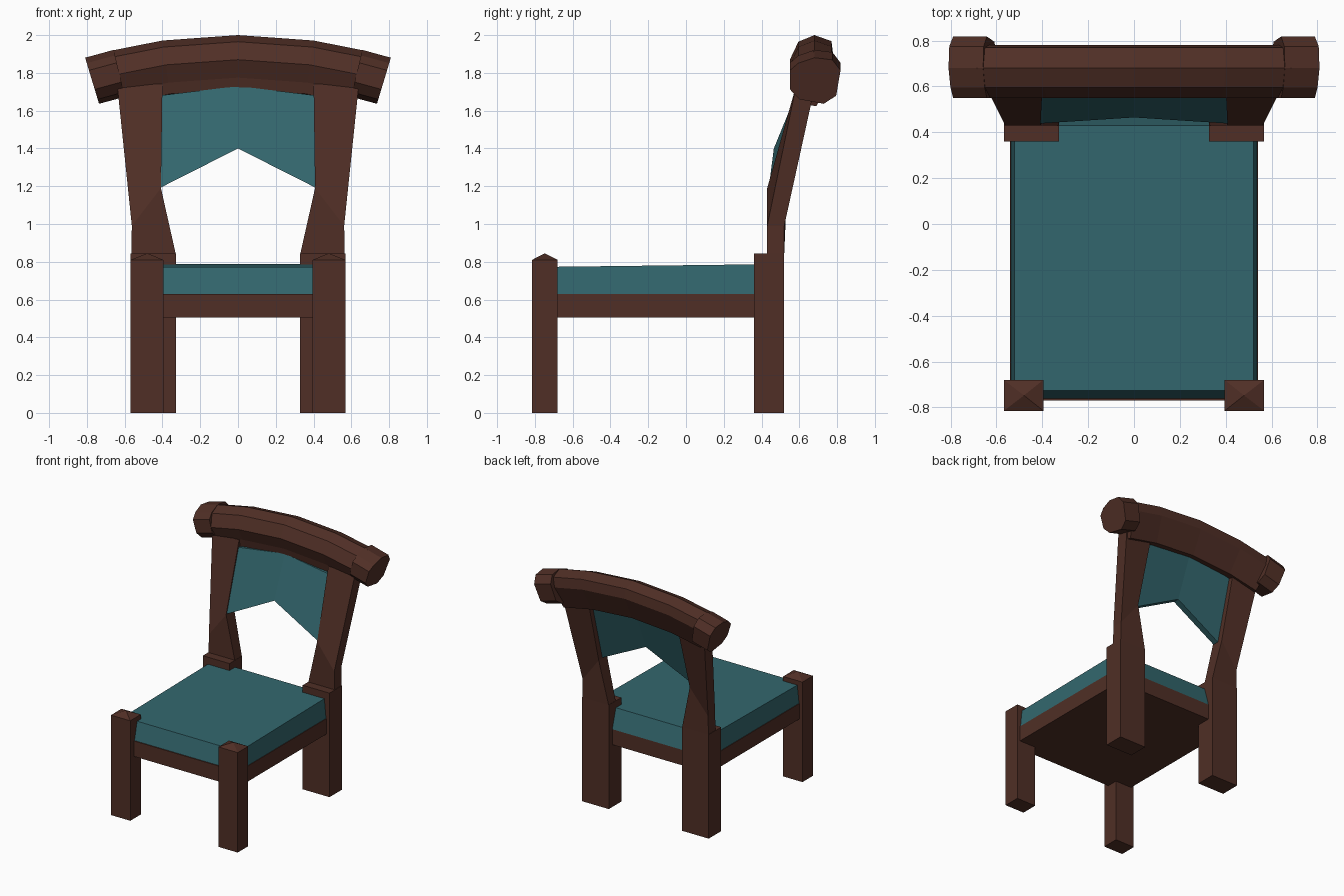
import bpy, bmesh, math

if "Cube" in bpy.data.objects:
    bpy.data.objects.remove(bpy.data.objects["Cube"])


def material(name, rgb):
    m = bpy.data.materials.new(name)
    m.diffuse_color = (*rgb, 1)
    m.use_nodes = True
    m.node_tree.nodes["Principled BSDF"].inputs["Base Color"].default_value = m.diffuse_color
    return m


wood = material("dark brown wood", (0.08, 0.028, 0.019))
fabric = material("teal upholstery", (0.033, 0.135, 0.155))


def loft(name, rings, mat, mirror=False):
    """Closed solid joining matching rings of points, optionally mirrored in x.
    A last ring with a single point makes a pointed tip."""
    bm = bmesh.new()
    vs = [[bm.verts.new(p) for p in r] for r in rings]
    n = len(vs[0])
    for a, b in zip(vs, vs[1:]):
        for i in range(n):
            j = (i + 1) % n
            if len(b) == 1:
                bm.faces.new((a[i], a[j], b[0]))
            else:
                bm.faces.new((a[i], a[j], b[j], b[i]))
    bm.faces.new(vs[0])
    if len(vs[-1]) > 2:
        bm.faces.new(vs[-1])
    bmesh.ops.recalc_face_normals(bm, faces=bm.faces)
    me = bpy.data.meshes.new(name)
    bm.to_mesh(me)
    bm.free()
    ob = bpy.data.objects.new(name, me)
    bpy.context.collection.objects.link(ob)
    me.materials.append(mat)
    if mirror:
        ob.modifiers.new("Mirror", "MIRROR").use_mirror_merge = False
    return ob


def rect(x0, x1, y0, y1, z):
    return [(x0, y0, z), (x1, y0, z), (x1, y1, z), (x0, y1, z)]


# Front legs with pyramid caps
loft("front_leg", [rect(0.395, 0.568, -0.815, -0.68, 0),
                   rect(0.395, 0.568, -0.815, -0.68, 0.81),
                   [(0.48, -0.748, 0.845)]], wood, True)

# Back legs: lower block, then the post that flares and leans back
loft("back_leg", [rect(0.328, 0.568, 0.36, 0.52, 0),
                  rect(0.328, 0.568, 0.36, 0.52, 0.843)], wood, True)
loft("back_post", [
    rect(0.33, 0.565, 0.43, 0.52, 0.8),
    rect(0.33, 0.565, 0.43, 0.52, 0.843),
    [(0.408, 0.43, 1.19), (0.562, 0.43, 0.99),
     (0.562, 0.52, 0.99), (0.408, 0.535, 1.19)],
    [(0.40, 0.585, 1.74), (0.64, 0.585, 1.74),
     (0.64, 0.685, 1.74), (0.40, 0.685, 1.74)]], wood, True)

# Seat frame and cushion
loft("seat_frame", [rect(-0.542, 0.542, -0.77, 0.475, 0.505),
                    rect(-0.542, 0.542, -0.77, 0.475, 0.63)], wood)
loft("seat_cushion", [
    rect(-0.537, 0.537, -0.762, 0.475, 0.63),
    [(-0.522, -0.727, 0.773), (0.522, -0.727, 0.773),
     (0.522, 0.43, 0.787), (-0.522, 0.43, 0.787)]], fabric)

# Back cushion: creased panel between the posts, with a notched lower edge
loft("back_cushion", [
    [(x, yb, zb), (x, yb + 0.05, zb), (x, yt + 0.05, zt), (x, yt, zt)]
    for x, yb, zb, yt, zt in ((-0.415, 0.438, 1.19, 0.58, 1.68),
                              (0, 0.465, 1.40, 0.60, 1.73),
                              (0.415, 0.438, 1.19, 0.58, 1.68))], fabric)

# Crest rail: profiles swept along an arc in the xz plane
ARC = 0.8


def arc_ring(profile, deg):
    a = math.radians(deg)
    return [((z + ARC) * math.sin(a), y, (z + ARC) * math.cos(a) - ARC)
            for y, z in profile]


rail = [(0.55, 1.87), (0.595, 1.965), (0.68, 2.0), (0.77, 1.968),
        (0.78, 1.89), (0.69, 1.70), (0.60, 1.715), (0.588, 1.775)]
loft("crest_rail", [arc_ring(rail, d)
                    for d in (-14.2, -8.2, 0, 8.2, 14.2)], wood)

# Rolled scroll ends
scroll = [(0.55, 1.93), (0.595, 1.97), (0.68, 2.0), (0.775, 1.988),
          (0.818, 1.93), (0.795, 1.79), (0.73, 1.745), (0.60, 1.77),
          (0.55, 1.825)]
loft("crest_scroll", [arc_ring(scroll, d) for d in (13.6, 16.8)], wood, True)
